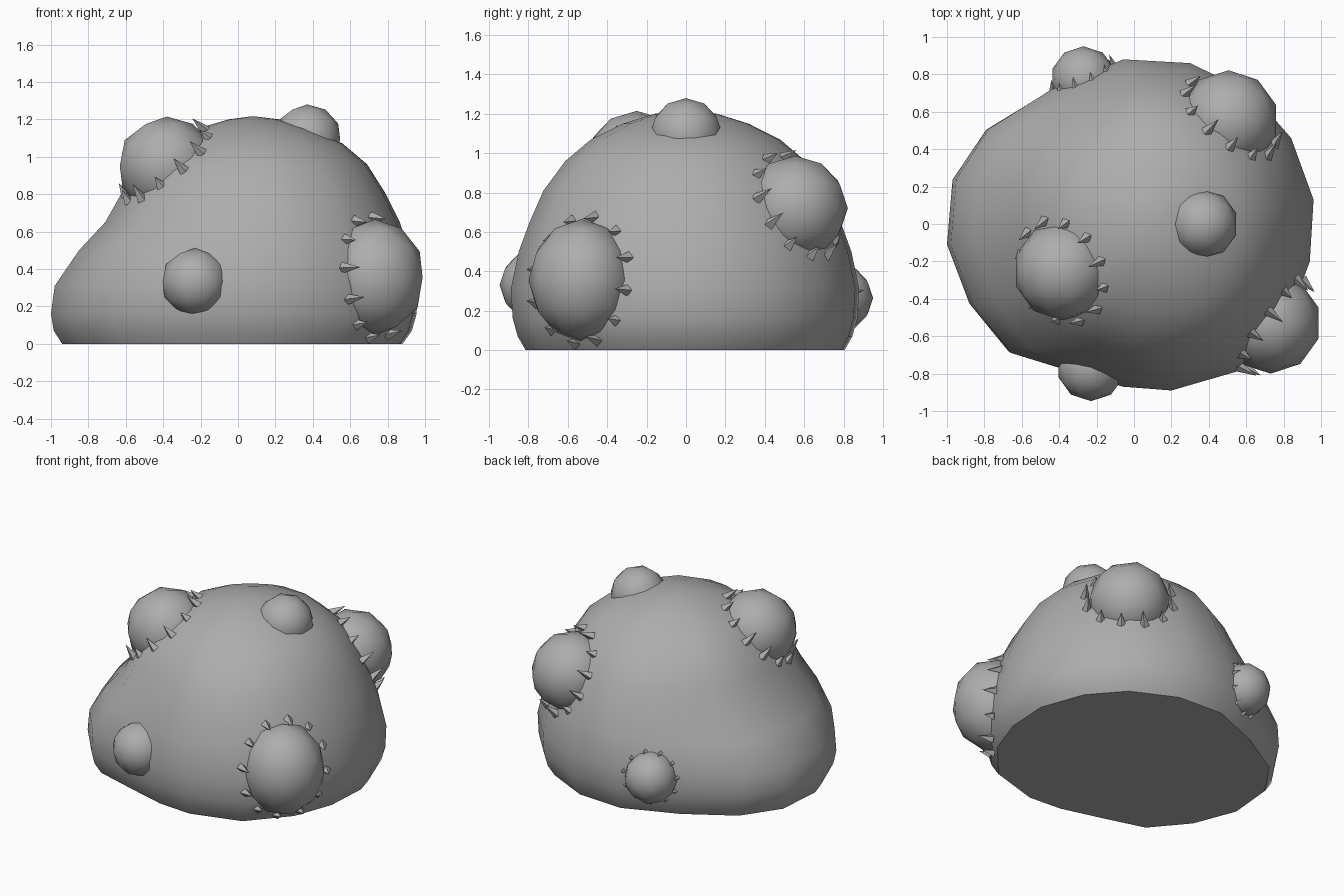
import bpy, bmesh, math
from mathutils import Vector, Matrix
from mathutils.bvhtree import BVHTree

if "Cube" in bpy.data.objects:
    bpy.data.objects.remove(bpy.data.objects["Cube"])

grey = bpy.data.materials.new("stone grey")
grey.diffuse_color = (0.42, 0.42, 0.42, 1)
grey.use_nodes = True
grey.node_tree.nodes["Principled BSDF"].inputs["Base Color"].default_value = grey.diffuse_color


def finish(bm, name, angle=50):
    bmesh.ops.recalc_face_normals(bm, faces=bm.faces)
    me = bpy.data.meshes.new(name)
    bm.to_mesh(me)
    bm.free()
    ob = bpy.data.objects.new(name, me)
    bpy.context.collection.objects.link(ob)
    me.materials.append(grey)
    bpy.ops.object.select_all(action='DESELECT')
    ob.select_set(True)
    bpy.context.view_layer.objects.active = ob
    bpy.ops.object.shade_smooth_by_angle(angle=math.radians(angle))
    return ob


# Body: one footprint outline scaled to each height
PIVOT = 0.08
OUTLINE = [(.96, .13), (.84, .46), (.63, .70), (.30, .86), (-.06, .88), (-.45, .72),
           (-.79, .51), (-.97, .24), (-1.0, -.11), (-.88, -.43), (-.67, -.69),
           (-.34, -.79), (-.06, -.87), (.20, -.89), (.58, -.78), (.83, -.50), (.94, -.20)]
# height, left x, right x, half depth
RINGS = [(0, -.94, .88, .81), (.07, -.985, .93, .85), (.16, -1.0, .955, .875),
         (.31, -.98, .96, .885), (.50, -.85, .915, .845), (.65, -.71, .865, .79),
         (.81, -.62, .785, .72), (.96, -.51, .69, .61), (1.07, -.38, .56, .48),
         (1.15, -.22, .39, .32), (1.2, -.05, .22, .16)]
bm = bmesh.new()
loops = []
for z, left, right, depth in RINGS:
    loop = []
    for x, y in OUTLINE:
        dx = x - PIVOT
        dx *= (right - PIVOT) / .88 if dx > 0 else (PIVOT - left) / 1.08
        loop.append(bm.verts.new((PIVOT + dx, y * depth / .885, z)))
    loops.append(loop)
n = len(OUTLINE)
for a, b in zip(loops, loops[1:]):
    for i in range(n):
        j = (i + 1) % n
        bm.faces.new((a[i], a[j], b[j], b[i]))
bm.faces.new(loops[0])
top = bm.verts.new((PIVOT, 0, 1.217))
for i in range(n):
    bm.faces.new((loops[-1][i], loops[-1][(i + 1) % n], top))
bmesh.ops.recalc_face_normals(bm, faces=bm.faces)
surface = BVHTree.FromBMesh(bm)
finish(bm, "body")


def bump(name, centre, radius, stretch=1.0):
    bm = bmesh.new()
    bmesh.ops.create_icosphere(bm, subdivisions=2, radius=radius)
    bmesh.ops.scale(bm, vec=(1, 1, stretch), verts=bm.verts)
    bmesh.ops.translate(bm, vec=centre, verts=bm.verts)
    finish(bm, name, 80)


def spikes(name, centre, normal, radius, stretch, count, length):
    # Four-sided thorns standing on the body around a bump
    c, axis = Vector(centre), Vector(normal).normalized()
    u = axis.cross(Vector((0, 0, 1))).normalized()
    v = u.cross(axis)
    bm = bmesh.new()
    for i in range(count):
        t = math.tau * (i + .3) / count
        side = u * math.cos(t) + v * math.sin(t) * stretch
        start = c + side * radius * 1.05
        hit = surface.ray_cast(start + axis, -axis)[0]
        if hit is None or (hit - c).dot(axis) < -radius * .6:
            hit = start - axis * radius * .3
        size = length * (.8 + .2 * math.cos(i * 2.3))
        turn = (axis - side.normalized() * .15).to_track_quat('Z', 'Y').to_matrix().to_4x4()
        place = Matrix.Translation(hit + axis * size * .4) @ turn
        bmesh.ops.create_cone(bm, cap_ends=True, segments=4, radius1=length * .28,
                              radius2=0, depth=size, matrix=place)
    finish(bm, name, 30)


# Large and small bumps: name, centre, radius, vertical stretch
BUMPS = [("upper_left_bump", (-.38, -.25, .95), .265, 1.0),
         ("right_front_bump", (.73, -.53, .355), .27, 1.15),
         ("back_right_bump", (.505, .555, .72), .267, 1.0),
         ("front_small_bump", (-.23, -.765, .33), .182, 1.0),
         ("back_small_bump", (-.27, .775, .265), .175, 1.0),
         ("top_small_bump", (.37, 0, 1.095), .185, 1.0)]
for b in BUMPS:
    bump(*b)

spikes("upper_left_spikes", BUMPS[0][1], (-.6, -.3, .75), .265, 1, 12, .11)
spikes("right_front_spikes", BUMPS[1][1], (.8, -.58, .06), .27, 1.13, 12, .11)
spikes("back_right_spikes", BUMPS[2][1], (.55, .6, .5), .267, 1, 12, .11)
spikes("back_small_spikes", BUMPS[4][1], (-.25, .95, .1), .165, 1, 11, .06)
